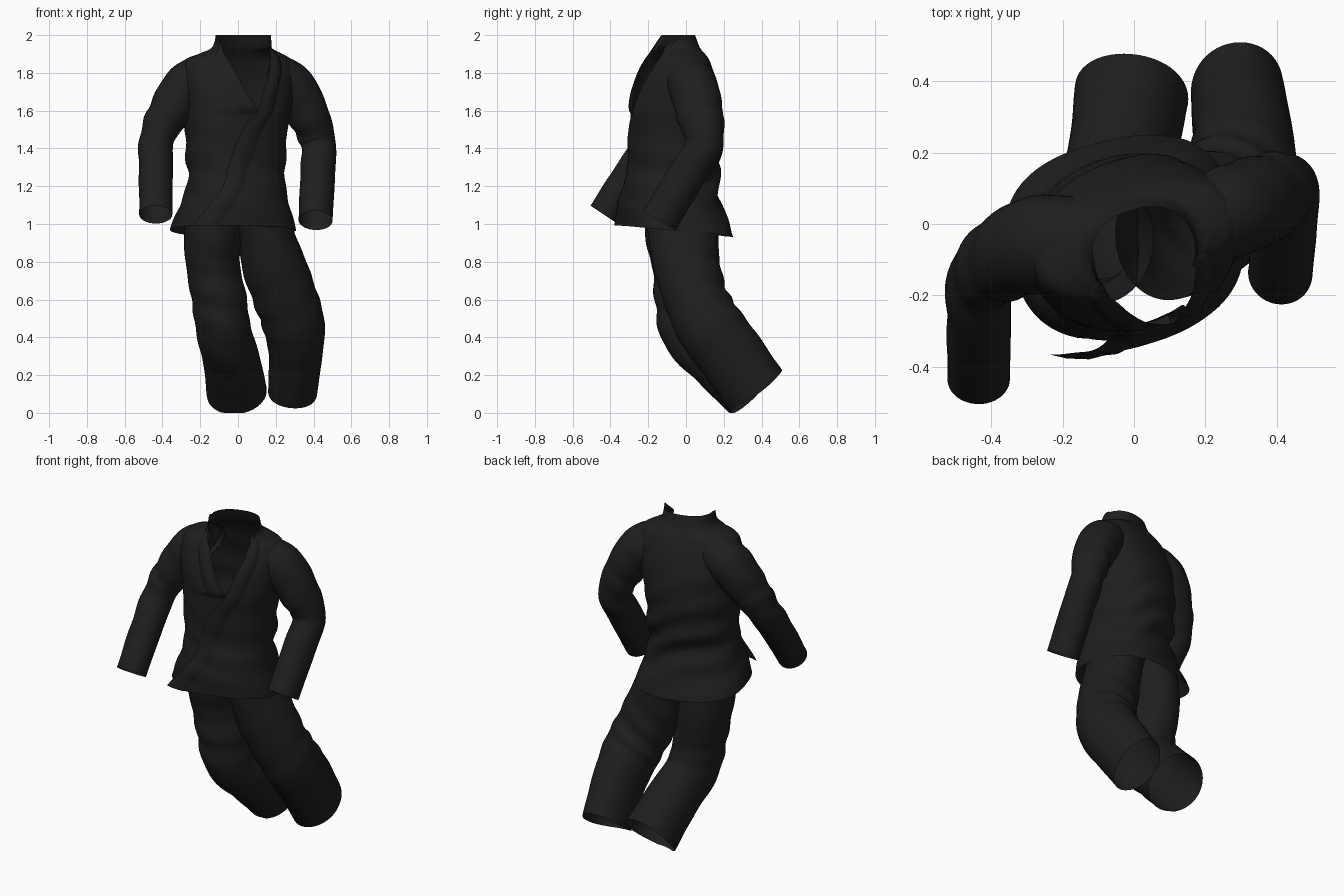
import bpy, math
from mathutils import Vector

if "Cube" in bpy.data.objects:
    bpy.data.objects.remove(bpy.data.objects["Cube"])

cloth = bpy.data.materials.new("black cloth")
cloth.diffuse_color = (0.013, 0.013, 0.013, 1)
cloth.use_nodes = True
cloth.node_tree.nodes["Principled BSDF"].inputs["Base Color"].default_value = cloth.diffuse_color


def spline(rows, steps):
    """Catmull-Rom interpolation of rows of numbers."""
    out = []
    n = len(rows)
    for i in range(n - 1):
        p0, p1, p2, p3 = (rows[max(0, min(n - 1, i + k))] for k in (-1, 0, 1, 2))
        for s in range(steps):
            t = s / steps
            out.append([0.5 * (2 * b + (c - a) * t + (2 * a - 5 * b + 4 * c - d) * t * t
                               + (3 * b - a - 3 * c + d) * t ** 3)
                        for a, b, c, d in zip(p0, p1, p2, p3)])
    out.append(list(rows[-1]))
    return out


def grid_object(name, rows, closed, hidden):
    """Skin rows of points, leaving out faces whose corners are all hidden."""
    n = len(rows[0])
    verts = [Vector(v) for r in rows for v in r]
    drop = [hidden(v) for v in verts]
    faces = []
    for i in range(len(rows) - 1):
        for j in range(n if closed else n - 1):
            k = (j + 1) % n
            f = (i * n + j, (i + 1) * n + j, (i + 1) * n + k, i * n + k)
            if not all(drop[q] for q in f):
                faces.append(f)
    me = bpy.data.meshes.new(name)
    me.from_pydata(verts, [], faces)
    me.materials.append(cloth)
    ob = bpy.data.objects.new(name, me)
    bpy.context.collection.objects.link(ob)
    me.polygons.foreach_set("use_smooth", [True] * len(faces))
    me.update()


def tube(name, rings, bend, fold, seed, bow=0, hidden=lambda v: False):
    """Open cloth tube; rings are x, y, z, depth radius, width radius.
    Folds gather around the height 'bend'; 'bow' curves the open end."""
    pts = spline(rings, 10)
    rows = []
    for i, (x, y, z, rd, rw) in enumerate(pts):
        a, b = pts[max(0, i - 1)], pts[min(len(pts) - 1, i + 1)]
        t = (Vector(b[:3]) - Vector(a[:3])).normalized()
        u = Vector((0, 1, 0))
        u = (u - t * u.dot(t)).normalized()
        v = t.cross(u)
        gather = fold * (0.25 + math.exp(-((z - bend) / 0.14) ** 2))
        end = bow * max(0, 1 - (len(pts) - 1 - i) / 10)
        row = []
        for j in range(48):
            ang = math.tau * j / 48
            k = 1 + gather * math.sin(i * 0.75 + 2 * math.sin(ang + seed)) * (0.6 + 0.4 * math.cos(ang + seed))
            p = Vector((x, y, z)) + u * (rd * k * math.cos(ang)) + v * (rw * k * math.sin(ang))
            p += t * end * math.sin(ang) ** 2
            p.z = max(p.z, 0)
            row.append(p)
        rows.append(row)
    grid_object(name, rows, True, hidden)


# Jacket body: z, centre x, centre y, half width, half depth, over edge angle, under edge angle
jacket = [
    (0.96, -0.03, -0.035, 0.325, 0.27, -133, 300),
    (1.03, -0.025, -0.05, 0.305, 0.262, -129, 300),
    (1.11, -0.02, -0.07, 0.28, 0.248, -123, 298),
    (1.20, -0.01, -0.075, 0.256, 0.235, -117, 295),
    (1.32, -0.01, -0.06, 0.260, 0.235, -110, 290),
    (1.50, -0.01, -0.055, 0.270, 0.243, -96, 280),
    (1.60, 0.0, -0.055, 0.283, 0.238, -84, 276),
    (1.70, 0.0, -0.055, 0.297, 0.218, -78, 267),
    (1.80, 0.005, -0.05, 0.303, 0.182, -71, 259),
    (1.87, 0.005, -0.045, 0.282, 0.148, -66, 252),
    (1.905, 0.015, -0.045, 0.215, 0.13, -57, 238),
    (1.935, 0.02, -0.055, 0.158, 0.122, -44, 219),
    (2.0, 0.025, -0.065, 0.142, 0.108, -8, 190),
]
TURN = math.radians(16)
COS, SIN = math.cos(TURN), math.sin(TURN)
levels = spline(jacket, 6)

# Sleeve spines, from inside the shoulder to the cuff
right_arm = [
    (-0.11, -0.05, 1.79, 0.11, 0.11), (-0.20, -0.05, 1.77, 0.13, 0.125),
    (-0.285, -0.06, 1.71, 0.135, 0.125), (-0.37, -0.10, 1.58, 0.12, 0.11),
    (-0.43, -0.155, 1.45, 0.10, 0.092), (-0.435, -0.30, 1.25, 0.092, 0.09),
    (-0.435, -0.435, 1.05, 0.085, 0.087)]
left_arm = [
    (0.13, -0.01, 1.785, 0.11, 0.11), (0.22, 0.015, 1.765, 0.125, 0.125),
    (0.295, 0.045, 1.705, 0.13, 0.128), (0.375, 0.075, 1.57, 0.122, 0.11),
    (0.425, 0.095, 1.42, 0.10, 0.093), (0.42, -0.02, 1.22, 0.10, 0.092),
    (0.41, -0.14, 1.02, 0.10, 0.09)]
arm_balls = [(Vector(p[:3]), 0.84 * min(p[3:]))
             for arm in (right_arm, left_arm) for p in spline(arm[1:4], 8)]


def in_arm(v):
    return any((v - c).length < r for c, r in arm_balls)


def in_body(v):
    z, cx, cy, rx, ry = min(levels, key=lambda q: abs(q[0] - v.z))[:5]
    dx, dy = v.x - cx, v.y - cy
    lx, ly = dx * COS + dy * SIN, dy * COS - dx * SIN
    return (lx / (rx - 0.015)) ** 2 + (ly / (ry - 0.015)) ** 2 < 1


# Jacket: columns with a doubled step, which raises the lapel band at both edges
cols = [0, 0.02, 0.045, 0.05] + [0.05 + 0.9 * i / 100 for i in range(1, 100)] + [0.95, 0.955, 0.98, 1]
rows = []
for z, cx, cy, rx, ry, a0, a1 in levels:
    row = []
    for s in cols:
        a = math.radians(a0 + (a1 - a0) * s)
        c, d = math.cos(a), math.sin(a)
        waist = math.exp(-((z - 1.27) / 0.2) ** 2)
        fold = 0.010 * (waist + 0.15) * math.sin(z * 36 + 4.0 * c + math.sin(3 * a))
        fold *= 0.35 + 0.65 * max(0, d + 0.4) if z < 1.85 else 0
        lift = 0.008 if s < 0.047 or (s > 0.953 and z > 1.6) else 0
        # the under panel tucks behind the over panel, whose corner flares
        tuck = -0.02 * max(0, (s - 0.85) / 0.15) if z < 1.6 else 0
        low = max(0, 1 - (z - 0.96) / 0.3)
        flare = 0.055 * low * max(0, 1 - s / 0.3)
        r = fold + lift + tuck + flare
        e = 2 / (2.25 + 0.35 * low)
        lx = (rx + r) * math.copysign(abs(c) ** e, c)
        ly = (ry + r) * math.copysign(abs(d) ** e, d)
        hem = max(0, 1 - (z - 0.96) / 0.2)
        row.append((cx + lx * COS - ly * SIN, cy + lx * SIN + ly * COS,
                    z + hem * (0.01 - 0.012 * c - (0.02 if d < 0 else 0.037) * d)))
    rows.append(row)
grid_object("jacket", rows, False, in_arm)

# Sleeves
tube("right_sleeve", right_arm, 1.45, 0.05, 2.0, 0, in_body)
tube("left_sleeve", left_arm, 1.45, 0.05, 1.0, 0, in_body)

# Trouser legs, overlapping at the seat
tube("right_trouser_leg", [
    (-0.09, -0.045, 1.12, 0.18, 0.15), (-0.13, -0.025, 0.94, 0.19, 0.155),
    (-0.132, 0.0, 0.78, 0.178, 0.142), (-0.10, 0.005, 0.60, 0.17, 0.145),
    (-0.075, 0.045, 0.43, 0.175, 0.145), (-0.035, 0.19, 0.28, 0.172, 0.15),
    (-0.008, 0.355, 0.12, 0.175, 0.16)], 0.58, 0.03, 3.0, 0.015)
tube("left_trouser_leg", [
    (0.09, -0.035, 1.12, 0.18, 0.15), (0.145, -0.015, 0.94, 0.185, 0.15),
    (0.19, 0.005, 0.78, 0.175, 0.168), (0.255, 0.055, 0.60, 0.168, 0.168),
    (0.297, 0.125, 0.46, 0.178, 0.163), (0.305, 0.235, 0.31, 0.178, 0.142),
    (0.29, 0.365, 0.125, 0.175, 0.13)], 0.58, 0.035, 0.5, 0.02)
